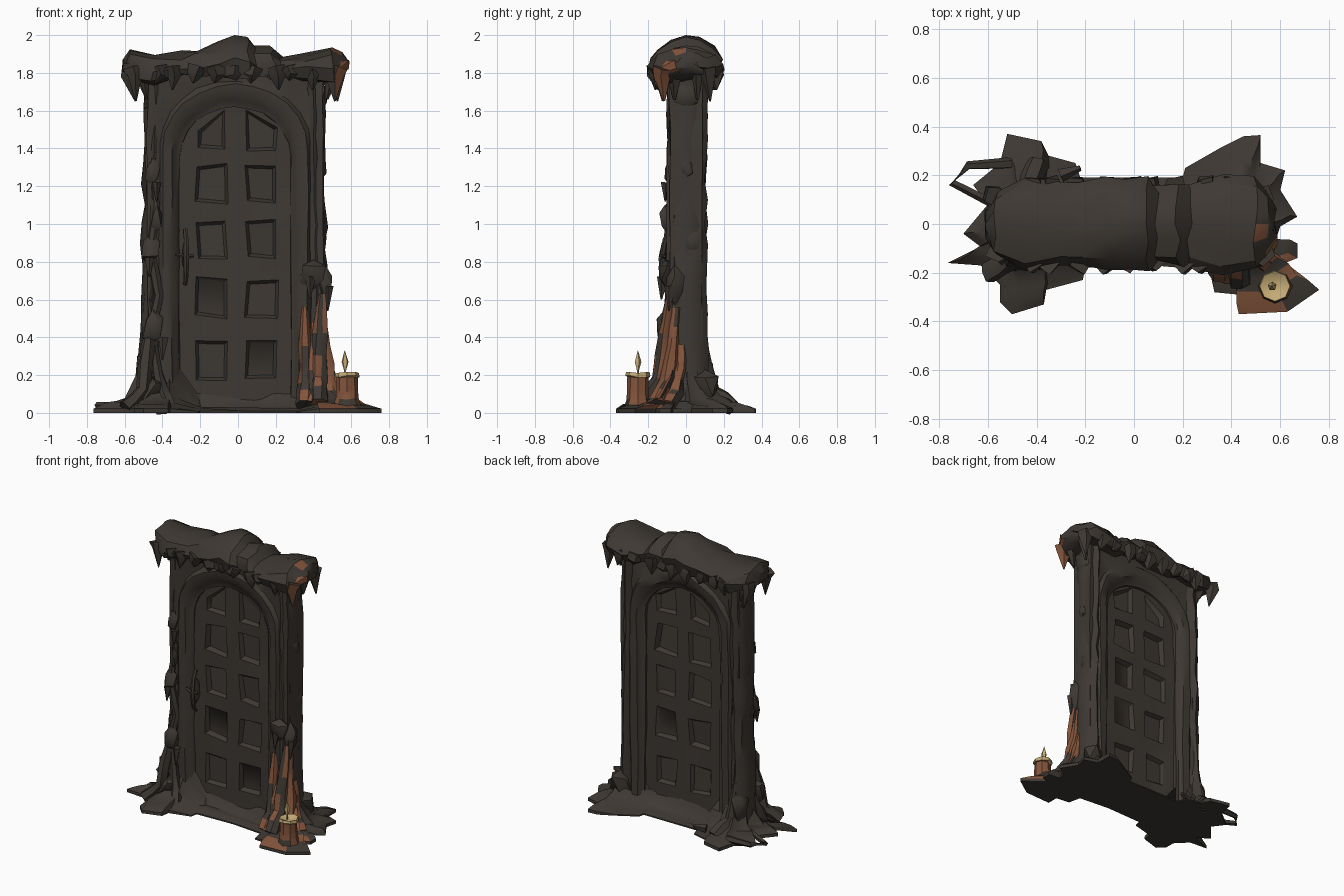
import bpy, bmesh, math, random
from mathutils import Vector

if "Cube" in bpy.data.objects:
    bpy.data.objects.remove(bpy.data.objects["Cube"])

random.seed(7)


def material(name, col):
    m = bpy.data.materials.new(name)
    m.diffuse_color = (*col, 1)
    m.use_nodes = True
    m.node_tree.nodes["Principled BSDF"].inputs["Base Color"].default_value = m.diffuse_color
    return m


DARK = material("dark_stone_wood", (0.048, 0.040, 0.033))
WAX = material("brown_wax", (0.225, 0.088, 0.044))
PALE = material("pale_wax", (0.56, 0.41, 0.18))


def jit(a):
    return random.uniform(-a, a)


def finish(name, bm, mats=(DARK,), rule=None, recalc=True, angle=42):
    if recalc:
        bmesh.ops.recalc_face_normals(bm, faces=bm.faces)
    if rule:
        for f in bm.faces:
            f.material_index = rule(f.calc_center_median())
    me = bpy.data.meshes.new(name)
    bm.to_mesh(me)
    bm.free()
    for m in mats:
        me.materials.append(m)
    me.shade_smooth()
    me.set_sharp_from_angle(angle=math.radians(angle))
    ob = bpy.data.objects.new(name, me)
    bpy.context.collection.objects.link(ob)
    return ob


def loft(bm, rings, caps=True, cyclic=True, loop=False):
    """Skin a list of point rings."""
    vs = [[bm.verts.new(p) for p in r] for r in rings]
    n = len(vs[0])
    pairs = list(zip(vs, vs[1:])) + ([(vs[-1], vs[0])] if loop else [])
    for a, b in pairs:
        for i in range(n if cyclic else n - 1):
            j = (i + 1) % n
            bm.faces.new((a[i], a[j], b[j], b[i]))
    if caps:
        bm.faces.new(vs[0])
        bm.faces.new(vs[-1])


def tube(bm, pts, radii, n=6, wob=0.0, sub=1):
    """Tapered tube along a path, each span cut into sub pieces."""
    p0 = [Vector(p) for p in pts]
    pts, rad = [], []
    for i in range(len(p0) - 1):
        for s in range(sub):
            pts.append(p0[i].lerp(p0[i + 1], s / sub))
            rad.append(radii[i] + (radii[i + 1] - radii[i]) * s / sub)
    pts.append(p0[-1])
    rad.append(radii[-1])
    rings = []
    for i, p in enumerate(pts):
        d = (pts[min(i + 1, len(pts) - 1)] - pts[max(i - 1, 0)]).normalized()
        u = d.cross(Vector((0.3, 1, 0.2))).normalized()
        v = d.cross(u)
        rings.append([p + (u * math.cos(k * math.tau / n) + v * math.sin(k * math.tau / n))
                      * rad[i] * (1 + jit(wob)) for k in range(n)])
    loft(bm, rings)


def lump(bm, loc, size, wob=0.25):
    r = bmesh.ops.create_icosphere(bm, subdivisions=1, radius=1)
    for v in r["verts"]:
        k = 1 + jit(wob)
        v.co = Vector([loc[i] + v.co[i] * size[i] * k for i in range(3)])


# --- base slab with flared feet -------------------------------------------
OUT = [(-.52, .37), (-.38, .34), (-.35, .28), (-.24, .25), (-.22, .19), (0, .19), (.2, .19),
       (.21, .23), (.35, .31), (.45, .36), (.52, .365), (.52, .25), (.62, .22), (.6, .14),
       (.67, .03), (.6, -.01), (.58, -.07), (.67, -.08), (.67, -.14), (.62, -.16), (.76, -.27),
       (.63, -.36), (.43, -.37), (.43, -.29), (.33, -.28), (.31, -.19), (.08, -.17), (-.2, -.18),
       (-.21, -.23), (-.36, -.27), (-.37, -.33), (-.5, -.37), (-.55, -.32), (-.55, -.25),
       (-.63, -.17), (-.765, -.16), (-.62, -.1), (-.7, -.04), (-.6, .08), (-.66, .16), (-.55, .25)]
rings = []
for t, z in ((0, 0), (0, .022), (.12, .038), (.25, .052), (.38, .065), (.5, .085), (.7, .19), (.8, .29)):
    ring = []
    for x, y in OUT:
        sx = max(-.44, min(.41, x))
        h = z if abs(x) > .35 else z * .4
        w = 0 if t == 0 else .01
        ring.append((x + (sx - x) * t + jit(w), y * (1 - t) + jit(w), h + jit(w)))
    rings.append(ring)
bm = bmesh.new()
loft(bm, rings)
finish("base_with_feet", bm, (DARK, WAX),
       lambda c: int(c.x > .33 and c.y < -.1 and c.z > .025 and random.random() < .38))

# --- bent twig at the left rear -------------------------------------------
bm = bmesh.new()
tube(bm, [(-.5, .25, .04), (-.68, .24, .04), (-.745, .17, .04), (-.57, .08, .04)],
     [.025, .018, .018, .02], 5)
tube(bm, [(-.3, .2, .04), (-.22, .23, .05)], [.03, .012], 5)
finish("twigs", bm)


# --- arched frame ---------------------------------------------------------
def arch(hw, spring, top, y, square=False, w=.006):
    pts = [(-hw, z) for z in (.03, .3, .6, .9, 1.15)]
    for k in range(13):
        a = math.pi - k * math.pi / 12
        c, s = math.cos(a), math.sin(a)
        if square:
            c, s = max(-1, min(1, c * 1.5)), min(1, s * 1.5)
        pts.append((hw * c, spring + (top - spring) * s))
    pts += [(hw, z) for z in (1.15, .9, .6, .3, .03)]
    return [(x - .015 + jit(w), y + jit(w), z + jit(w)) for x, z in pts]


SECT = [(.465, 1.5, 1.84, .085, True), (.415, 1.43, 1.8, .085, True), (.40, 1.42, 1.76, .078, False),
        (.385, 1.40, 1.74, .1, False), (.335, 1.38, 1.68, .095, False),
        (.315, 1.37, 1.65, .068, False), (.295, 1.36, 1.62, .06, False), (.29, 1.36, 1.62, .02, False)]
bm = bmesh.new()
front = [arch(h, s, t, -y, q) for h, s, t, y, q in SECT]
back = [arch(h, s, t, y, q) for h, s, t, y, q in reversed(SECT)]
loft(bm, front + back, caps=False, cyclic=False, loop=True)
finish("arched_frame", bm)

# --- door leaf, five rows of sunk panels on both sides ---------------------
XS = [-.32, -.22, -.06, .045, .205, .3]
ZS = [.03, .18, .38, .51, .71, .82, 1.02, 1.11, 1.31, 1.4, 1.6, 1.68]
for name, y in (("door_front", -.045), ("door_back", .045)):
    bm = bmesh.new()
    g = []
    for j, z in enumerate(ZS):
        row = []
        for i, x in enumerate(XS):
            dz = -.1 if j == 10 and i in (1, 4) else 0
            row.append(bm.verts.new((x + jit(.012), y + jit(.006), z + dz + jit(.015))))
        g.append(row)
    panels = []
    for j in range(len(ZS) - 1):
        for i in range(len(XS) - 1):
            q = [g[j][i], g[j][i + 1], g[j + 1][i + 1], g[j + 1][i]]
            f = bm.faces.new(q if y < 0 else q[::-1])
            if i in (1, 3) and j % 2 == 1 and j < 10:
                panels.append(f)
    bm.normal_update()
    bmesh.ops.inset_individual(bm, faces=panels, thickness=.022, depth=-.028)
    for f in panels:  # uneven carved floors
        for v in f.verts:
            v.co.y += jit(.01)
    finish(name, bm, recalc=False, angle=50)

# --- gnarled side columns -------------------------------------------------
for name, cx, lean in (("left_column", -.432, -.04), ("right_column", .4, .02)):
    rings = []
    for k in range(16):
        z = .08 + k * .115
        s = 1 + .25 * max(0, 1 - z / .4)
        c = cx + lean * (1 - z / 1.8) + jit(.006)
        rings.append([(c + .056 * s * math.cos(a * math.tau / 8) * (1 + jit(.16)),
                       .008 + .1 * s * math.sin(a * math.tau / 8) * (1 + jit(.1)), z + jit(.02))
                      for a in range(8)])
    bm = bmesh.new()
    loft(bm, rings)
    finish(name, bm)

# --- knobs and growths on the columns --------------------------------------
bm = bmesh.new()
for x, y, z, sx, sy, sz in [
        (-.46, -.10, .87, .05, .045, .08), (-.45, -.09, 1.27, .04, .03, .07),
        (-.43, -.11, 1.02, .03, .03, .07), (-.485, -.02, .85, .03, .05, .06),
        (-.475, 0, 1.3, .02, .04, .06), (-.45, -.11, .45, .05, .05, .1),
        (-.49, -.1, .25, .05, .05, .1), (-.46, -.12, .12, .09, .07, .08),
        (-.48, .08, .2, .06, .06, .11), (-.47, 0, 1.65, .03, .07, .07),
        (.45, 0, 1.3, .02, .04, .06), (.45, .03, .9, .02, .05, .07),
        (.44, .1, .14, .08, .07, .1), (.45, 0, 1.68, .03, .07, .07),
        (.4, -.1, .74, .065, .05, .075), (.46, -.06, .68, .04, .06, .09),
        (.35, -.09, .71, .03, .03, .05)]:
    lump(bm, (x, y, z), (sx, sy, sz))
for x, y, z, l in [(.38, -.12, .72, .12), (.475, -.08, .67, .13), (-.47, -.12, .82, .1),
                   (-.4, -.12, .4, .12), (-.43, -.1, 1.22, .1)]:
    tube(bm, [(x, y, z), (x, y - .01, z - l)], [.03, .004], 5, .2)
finish("column_growths", bm)

# --- roots running up the left column ---------------------------------------
bm = bmesh.new()
tube(bm, [(-.6, -.2, .03), (-.5, -.15, .12), (-.47, -.1, .4), (-.42, -.09, .62),
          (-.46, -.1, .85), (-.43, -.09, 1.1), (-.46, -.08, 1.35)],
     [.04, .04, .035, .025, .025, .02, .008], 6, .25, 2)
tube(bm, [(-.36, -.18, .03), (-.4, -.13, .1), (-.44, -.1, .3), (-.47, -.09, .6)],
     [.035, .035, .025, .01], 6, .25, 2)
tube(bm, [(-.4, .25, .03), (-.44, .13, .12), (-.46, .1, .4)], [.05, .04, .01], 6, .25, 2)
finish("climbing_roots", bm)

# --- heavy cap, skinned along x ----------------------------------------------
CAP = [(-.6, .06, 1.8, 1.87), (-.565, .13, 1.77, 1.925), (-.45, .195, 1.74, 1.895),
       (-.3, .175, 1.76, 1.92), (-.22, .16, 1.78, 1.915), (-.11, .185, 1.77, 1.965),
       (-.03, .19, 1.77, 2.0), (.06, .185, 1.77, 1.99), (.09, .155, 1.78, 1.945),
       (.18, .175, 1.76, 1.945), (.23, .17, 1.77, 1.885), (.36, .2, 1.74, 1.905),
       (.5, .185, 1.75, 1.935), (.55, .14, 1.78, 1.91), (.58, .06, 1.83, 1.88)]
PROF = [(-.5, .08), (-.88, .08), (-1, .45), (-.82, .75), (-.4, .93), (0, 1), (.4, .93), (.82, .75),
        (1, .45), (.88, .08), (.5, .08)]
bm = bmesh.new()
loft(bm, [[(x + jit(.013), w * py * (1 + jit(.07)),
            z0 + (z1 - z0) * pz + (0 if py == 0 else jit(.022 if pz < .8 else .012)))
           for py, pz in PROF] for x, w, z0, z1 in CAP])
finish("cap", bm, (DARK, WAX),
       lambda c: int(c.x > .5 and c.y < 0 and random.random() < .25), angle=32)

# --- ragged drips under the cap -----------------------------------------------
bm = bmesh.new()
for side in (-1, 1):
    for k in range(11):
        x = -.54 + k * .104 + jit(.03)
        end = k in (0, 10)
        l = .12 if end else random.choice((.01, .025, .06))
        y = side * (.12 if end else .155)
        tube(bm, [(x, y * .95, 1.83), (x + jit(.02), y, 1.785),
                  (x + jit(.03), y + jit(.01), 1.77 - l)], [.05, .045, .004], 5, .25)
for x in (-.51, .5):
    for y in (-.06, .06):
        tube(bm, [(x, y, 1.82), (x * .94, y, 1.66)], [.045, .008], 5, .2)
finish("cap_drips", bm, (DARK, WAX),
       lambda c: int(c.x > .5 and c.y < -.04 and random.random() < .5))

# --- wax flow down the right column ---------------------------------------------
bm = bmesh.new()
for p in [[(.355, -.09, .56), (.36, -.105, .35), (.36, -.125, .15), (.355, -.2, .04)],
          [(.445, -.085, .63), (.435, -.11, .42), (.43, -.14, .18), (.43, -.23, .05)],
          [(.4, -.08, .48), (.4, -.1, .3), (.4, -.15, .13), (.4, -.21, .04)],
          [(.45, -.05, .56), (.455, -.07, .35), (.475, -.1, .16), (.53, -.15, .05)],
          [(.46, -.02, .36), (.465, -.03, .24), (.49, -.06, .11), (.55, -.1, .04)]]:
    tube(bm, p, [.018, .036, .045, .045], 7, .25, 2)
finish("wax_flow", bm, (WAX, DARK), lambda c: int(random.random() < (.5 if c.z < .16 else .22)))

# --- candle and flame -------------------------------------------------------------
bm = bmesh.new()
loft(bm, [[(.578 + r * math.cos(a * math.tau / 8), -.255 + r * math.sin(a * math.tau / 8),
            z + jit(.007)) for a in range(8)]
          for r, z in ((.075, .03), (.06, .075), (.057, .13), (.056, .188), (.066, .193),
                       (.062, .215), (.03, .2))])
finish("candle", bm, (WAX, PALE, DARK),
       lambda c: 1 if c.z > .189 else (2 if c.z < .09 and random.random() < .4 else 0))
bm = bmesh.new()
tube(bm, [(.567, -.255, .19), (.567, -.255, .225), (.567, -.255, .27), (.565, -.255, .33)],
     [.004, .006, .019, .001], 5)
finish("flame", bm, (PALE,))

# --- door handle -------------------------------------------------------------------
bm = bmesh.new()
tube(bm, [(-.28, -.075, .68), (-.275, -.11, .72), (-.275, -.125, .83), (-.275, -.11, .92),
          (-.28, -.075, .97)], [.012, .013, .016, .013, .012], 6, .15)
tube(bm, [(-.33, -.11, .84), (-.275, -.125, .825), (-.235, -.115, .83)], [.008, .014, .008], 5, .15)
lump(bm, (-.28, -.07, .83), (.02, .03, .09), .15)
finish("door_handle", bm)
